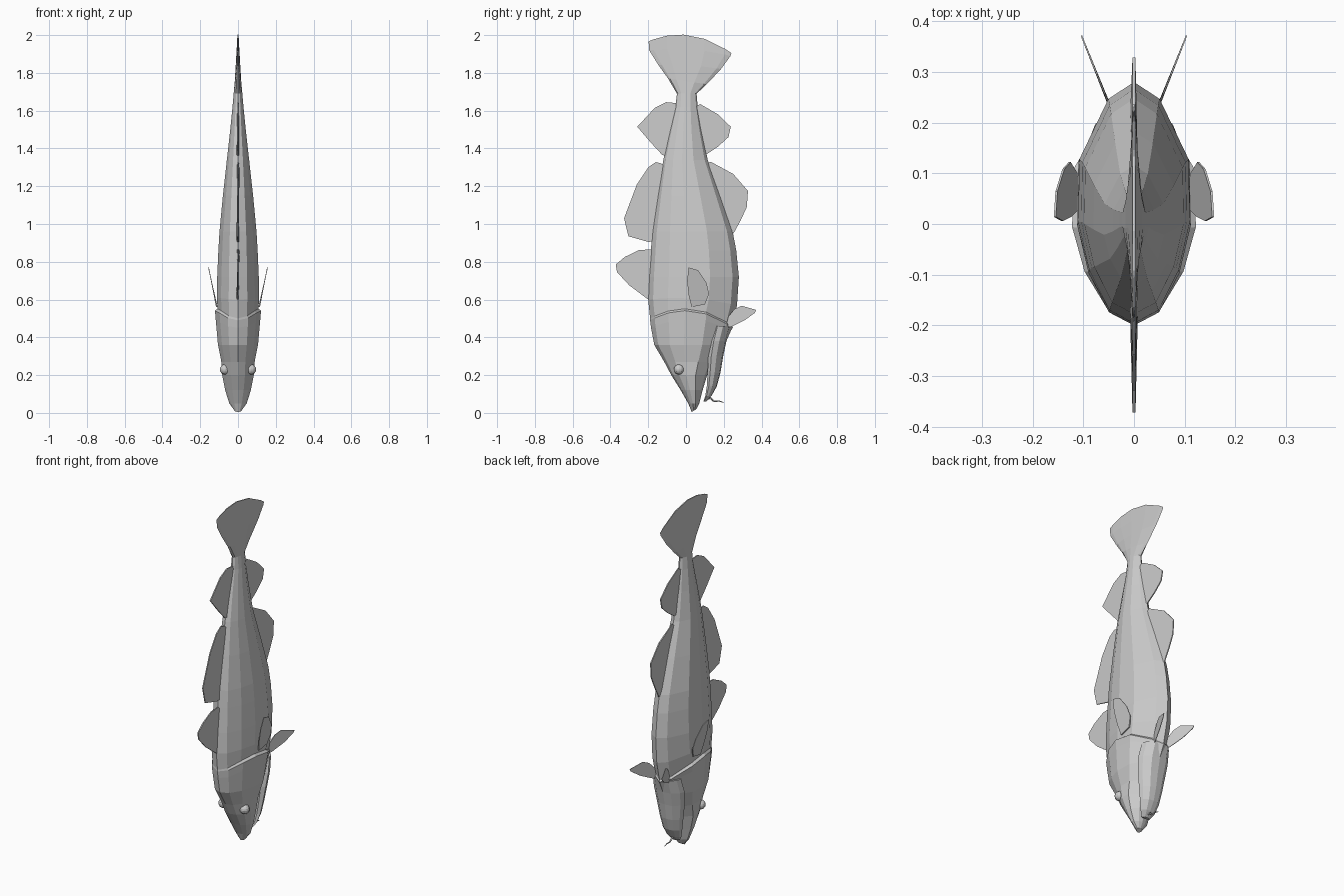
import bpy, bmesh

# half cross-sections: (fraction of half width, fraction from back to belly)
BODY = [(0, 0), (0.44, 0.055), (0.8, 0.22), (1, 0.42), (0.98, 0.68), (0.46, 0.93), (0, 1)]
JAW = [(0, 0.1), (0.75, 0), (1, 0.2), (0.9, 0.55), (0.5, 0.93), (0, 1)]


def finish(name, bm):
    bmesh.ops.recalc_face_normals(bm, faces=bm.faces[:])
    me = bpy.data.meshes.new(name)
    bm.to_mesh(me)
    bm.free()
    ob = bpy.data.objects.new(name, me)
    bpy.context.collection.objects.link(ob)
    return ob


def loft(name, half, rings):
    """Skin rings of (z at back, z at belly, bow, y back, y belly, half width)."""
    section = half + [(-x, t) for x, t in half[-2:0:-1]]
    n = len(section)
    bm = bmesh.new()
    loops = []
    for zd, zb, bow, yd, yb, w in rings:
        loops.append([bm.verts.new((x * w, yd + (yb - yd) * t,
                                    zd + (zb - zd) * t + bow * 4 * t * (1 - t)))
                      for x, t in section])
    for a, b in zip(loops, loops[1:]):
        for i in range(n):
            j = (i + 1) % n
            bm.faces.new((a[i], a[j], b[j], b[i]))
    bm.faces.new(loops[0])
    # close the last ring with strips across the two sides
    e = loops[-1]
    for i in range(n // 2):
        quad = [e[i], e[i + 1], e[(n - i - 1) % n], e[(n - i) % n]]
        bm.faces.new(list(dict.fromkeys(quad)))
    return finish(name, bm)


def fin(name, pts, base=0.008, edge=0.003, x_of=lambda y, z: 0.0, side=1):
    """Thin plate from a (y, z) outline; first and last points are the root."""
    bm = bmesh.new()
    last = len(pts) - 1
    faces = []
    for s in (1, -1):
        faces.append([bm.verts.new((side * x_of(y, z) + s * (base if i in (0, last) else edge), y, z))
                      for i, (y, z) in enumerate(pts)])
    a, b = faces
    bm.faces.new(a)
    bm.faces.new(b[::-1])
    for i in range(len(pts)):
        j = (i + 1) % len(pts)
        bm.faces.new((a[i], b[i], b[j], a[j]))
    return finish(name, bm)


# body with head, stepped gill edge and fanned tail
loft("body", BODY, [
    (0.005, 0.02, 0, 0.03, 0.055, 0.018),
    (0.05, 0.05, 0, 0.012, 0.07, 0.046),
    (0.12, 0.12, 0, -0.028, 0.088, 0.068),
    (0.20, 0.20, 0, -0.078, 0.112, 0.084),
    (0.27, 0.27, 0, -0.115, 0.15, 0.088),
    (0.36, 0.36, 0, -0.168, 0.205, 0.106),
    (0.45, 0.44, 0.05, -0.185, 0.24, 0.118),
    (0.49, 0.45, 0.07, -0.19, 0.248, 0.122),
    (0.50, 0.46, 0.07, -0.19, 0.245, 0.108),
    (0.60, 0.57, 0.02, -0.2, 0.27, 0.112),
    (0.72, 0.72, 0, -0.196, 0.28, 0.110),
    (0.86, 0.86, 0, -0.186, 0.266, 0.104),
    (0.96, 0.96, 0, -0.178, 0.247, 0.098),
    (1.15, 1.15, 0, -0.15, 0.182, 0.080),
    (1.34, 1.34, 0, -0.12, 0.115, 0.059),
    (1.50, 1.50, 0, -0.084, 0.082, 0.041),
    (1.62, 1.62, 0, -0.056, 0.062, 0.029),
    (1.69, 1.69, 0, -0.048, 0.056, 0.023),
    (1.77, 1.74, 0, -0.095, 0.11, 0.017),
    (1.84, 1.82, 0.01, -0.145, 0.185, 0.012),
    (1.92, 1.89, 0.02, -0.195, 0.236, 0.007),
    (1.967, 1.905, 0.063, -0.198, 0.24, 0.003),
])

# lower jaw, slightly open
loft("lower_jaw", JAW, [
    (0.06, 0.06, 0, 0.092, 0.108, 0.026),
    (0.09, 0.09, 0, 0.102, 0.135, 0.046),
    (0.14, 0.14, 0, 0.11, 0.163, 0.060),
    (0.21, 0.21, 0, 0.114, 0.182, 0.072),
    (0.30, 0.30, 0, 0.118, 0.197, 0.086),
    (0.38, 0.38, 0, 0.13, 0.214, 0.094),
    (0.46, 0.46, 0, 0.15, 0.235, 0.085),
])

# fins along the back
fin("first_dorsal_fin", [(-0.17, 0.59), (-0.2, 0.6), (-0.3, 0.675), (-0.365, 0.745),
                         (-0.372, 0.785), (-0.325, 0.825), (-0.25, 0.862),
                         (-0.19, 0.865), (-0.16, 0.86)])
fin("second_dorsal_fin", [(-0.15, 0.91), (-0.2, 0.905), (-0.305, 0.935), (-0.328, 1.03),
                          (-0.26, 1.21), (-0.2, 1.3), (-0.16, 1.328), (-0.13, 1.32),
                          (-0.1, 1.3)])
fin("third_dorsal_fin", [(-0.1, 1.36), (-0.125, 1.365), (-0.19, 1.435), (-0.258, 1.515),
                         (-0.165, 1.615), (-0.105, 1.645), (-0.052, 1.64), (-0.03, 1.62)])

# fins under the belly
fin("first_anal_fin", [(0.21, 0.96), (0.252, 0.95), (0.29, 1.02), (0.322, 1.09), (0.328, 1.175),
                       (0.25, 1.265), (0.13, 1.33), (0.1, 1.31)])
fin("second_anal_fin", [(0.09, 1.37), (0.11, 1.37), (0.17, 1.41), (0.225, 1.46), (0.237, 1.515),
                        (0.17, 1.58), (0.075, 1.635), (0.05, 1.62)])

# paired fins and eyes
PECTORAL = [(0.03, 0.56), (0.014, 0.625), (0.006, 0.7), (0.014, 0.77), (0.064, 0.755),
            (0.108, 0.69), (0.122, 0.63), (0.1, 0.575)]
PELVIC = [(0.21, 0.45), (0.238, 0.455), (0.31, 0.49), (0.365, 0.53), (0.372, 0.545),
          (0.295, 0.567), (0.257, 0.55), (0.225, 0.51)]
for label, side in (("left", -1), ("right", 1)):
    fin(label + "_pectoral_fin", PECTORAL, 0.004, 0.002,
        lambda y, z: 0.112 + (z - 0.56) * 0.21, side)
    fin(label + "_pelvic_fin", PELVIC, 0.003, 0.0015,
        lambda y, z: 0.055 + (y - 0.25) * 0.4, side)
    bpy.ops.mesh.primitive_uv_sphere_add(segments=12, ring_count=8, radius=0.027,
                                         location=(side * 0.069, -0.037, 0.23))
    bpy.context.object.name = label + "_eye"

# chin barbel
cu = bpy.data.curves.new("chin_barbel", "CURVE")
cu.dimensions = "3D"
cu.bevel_depth = 0.005
cu.bevel_resolution = 0
cu.use_fill_caps = True
path = [(0.105, 0.075, 1.2), (0.13, 0.078, 1.1), (0.148, 0.062, 1), (0.175, 0.063, 0.7), (0.2, 0.055, 0.3)]
sp = cu.splines.new("POLY")
sp.points.add(len(path) - 1)
for p, (y, z, r) in zip(sp.points, path):
    p.co = (0, y, z, 1)
    p.radius = r
bpy.context.collection.objects.link(bpy.data.objects.new("chin_barbel", cu))
